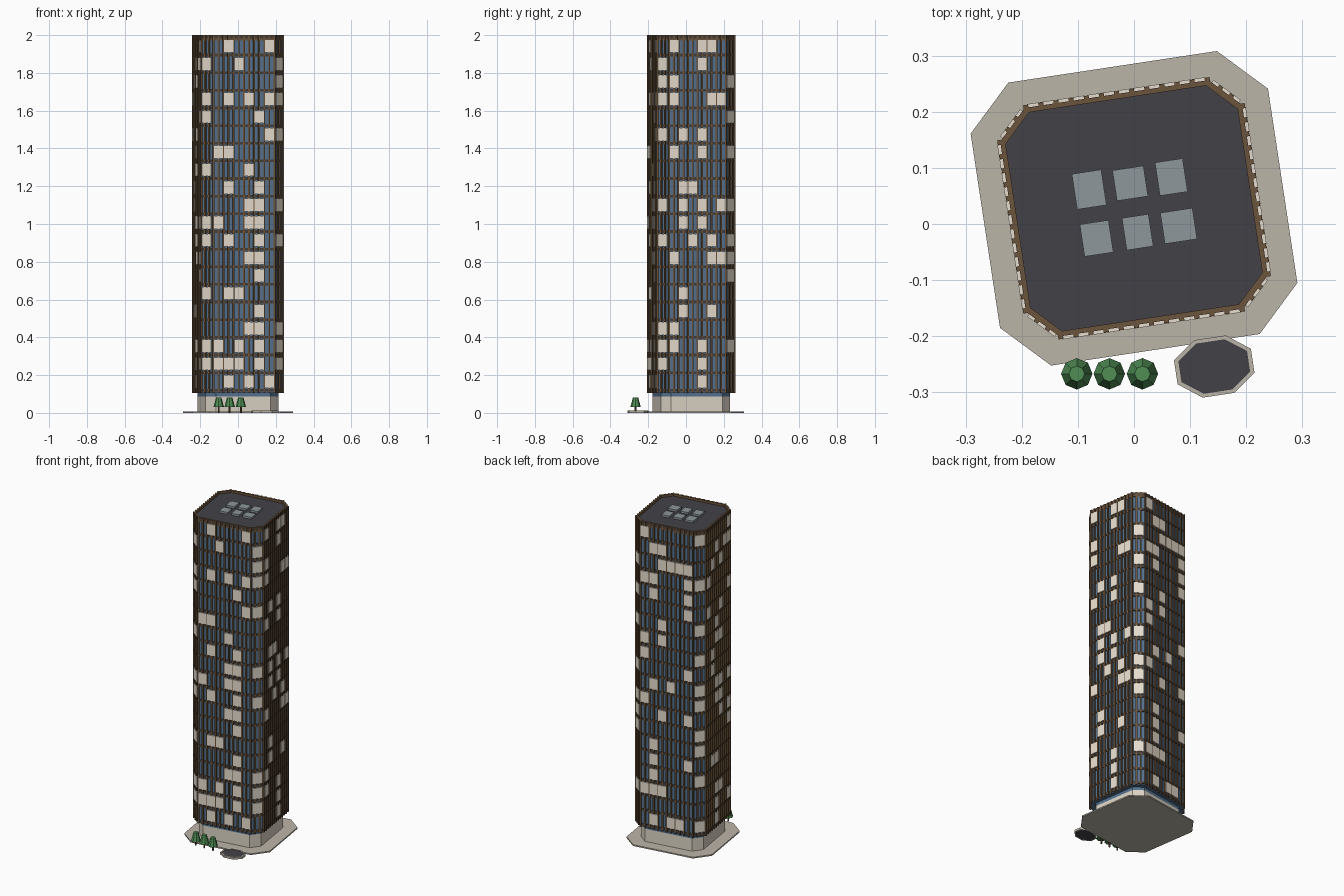
import bpy, bmesh, math, random
from mathutils import Matrix, Vector

if "Cube" in bpy.data.objects:
    bpy.data.objects.remove(bpy.data.objects["Cube"])

random.seed(4)
BASE = Matrix.Translation((0, 0.028, 0)) @ Matrix.Rotation(math.radians(8.6), 4, 'Z')
A, B, C = 0.215, 0.203, 0.0515          # tower half sizes and corner cut
Z0, FLOOR, FLOORS = 0.12, 0.0934, 20


def mat(name, r, g, b):
    m = bpy.data.materials.new(name)
    m.diffuse_color = (r, g, b, 1)
    m.use_nodes = True
    m.node_tree.nodes["Principled BSDF"].inputs["Base Color"].default_value = m.diffuse_color
    return m


GLASS = mat("blue_glass", 0.09, 0.17, 0.28)
BROWN = mat("bronze", 0.15, 0.09, 0.045)
DARK = mat("dark_band", 0.06, 0.045, 0.035)
LIT = mat("lit_pane", 0.80, 0.73, 0.62)
STONE = mat("stone", 0.72, 0.66, 0.56)
PAVE = mat("paving", 0.50, 0.46, 0.39)
ROOF = mat("roof_grey", 0.055, 0.053, 0.062)
UNIT = mat("unit_grey", 0.27, 0.31, 0.33)
LEAF = mat("leaf", 0.08, 0.27, 0.09)
BARK = mat("bark", 0.13, 0.07, 0.035)


def finish(bm, name, m, xf=BASE):
    me = bpy.data.meshes.new(name)
    bmesh.ops.recalc_face_normals(bm, faces=bm.faces)
    bm.transform(xf)
    bm.to_mesh(me)
    bm.free()
    me.materials.append(m)
    ob = bpy.data.objects.new(name, me)
    bpy.context.collection.objects.link(ob)
    return ob


def octagon(a, b, c):
    return [(a, -b + c), (a, b - c), (a - c, b), (-a + c, b),
            (-a, b - c), (-a, -b + c), (-a + c, -b), (a - c, -b)]


def prism(name, pts, z0, z1, m, xf=BASE):
    bm = bmesh.new()
    f = bm.faces.new([bm.verts.new((x, y, z0)) for x, y in pts])
    top = bmesh.ops.extrude_face_region(bm, geom=[f])["geom"]
    bmesh.ops.translate(bm, vec=(0, 0, z1 - z0),
                        verts=[v for v in top if isinstance(v, bmesh.types.BMVert)])
    return finish(bm, name, m, xf)


def ring(name, outer, inner, z0, z1, m, xf=BASE):
    bm = bmesh.new()
    loops = [[bm.verts.new((x, y, z)) for x, y in p]
             for p, z in ((outer, z0), (outer, z1), (inner, z1), (inner, z0))]
    n = len(outer)
    for k in range(4):
        p, q = loops[k], loops[(k + 1) % 4]
        for i in range(n):
            bm.faces.new((p[i], p[(i + 1) % n], q[(i + 1) % n], q[i]))
    return finish(bm, name, m, xf)


def box(bm, frame, centre, size):
    bmesh.ops.create_cube(bm, size=1, matrix=frame @ Matrix.Translation(centre)
                          @ Matrix.Diagonal((*size, 1)))


# plaza, podium and glazed strip
prism("plaza", octagon(0.268, 0.255, 0.08), 0, 0.008, PAVE)
prism("podium", octagon(0.195, 0.185, 0.048), 0.001, 0.086, STONE)
prism("podium_glazing", octagon(0.195, 0.185, 0.048), 0.086, 0.106, GLASS)

# glass shaft, floor bands, parapet and roof
prism("tower_glass", octagon(A, B, C), 0.105, 1.972, GLASS)
shell = octagon(A + 0.003, B + 0.003, C + 0.001)
inner = octagon(A - 0.004, B - 0.004, C - 0.001)
for i in range(FLOORS + 1):
    z = Z0 + i * FLOOR
    ring("floor_band", shell, inner, z - 0.007, z + 0.007, DARK)
ring("parapet", shell, octagon(A - 0.006, B - 0.006, C - 0.002), 1.972, 2.0, BROWN)
prism("roof", octagon(A - 0.005, B - 0.005, C - 0.002), 1.972, 1.986, ROOF)

# lit panes per floor, bottom to top; panel numbers count along each side
FRONT = ["246", "1235", "135", "45", "5", "23", "5", "45", "25", "145",
         "45", "25", "4", "12", "6", "5", "246", "", "3", "26"]
RIGHT = ["4", "4", "14", "1", "25", "2", "", "156", "35", "24",
         "246", "23", "", "14", "24", "", "156", "1", "4", "145"]
CORNER = {1: "00100011101001010100", 3: "10010110110101001001",
          5: "01100100110010011010", 7: "01110000101000101110"}
DEPTH = 0.009

fins, panes = bmesh.new(), bmesh.new()
corners = [Vector((*p, 0)) for p in octagon(A, B, C)]
for s in range(8):                       # right, chamfer, back, chamfer, left...
    p, q = corners[s], corners[(s + 1) % 8]
    d = q - p
    frame = Matrix.Translation(p) @ Matrix.Rotation(math.atan2(d.y, d.x), 4, 'Z')
    length, cols = d.length, 6 if s % 2 == 0 else 1
    bay = length / cols
    # vertical fins, two per bay
    n = cols * 2 if cols > 1 else 3
    for k in range(n + (1 if cols > 1 else 0)):
        if cols == 1 and k == 0:
            continue
        box(fins, frame, (k * length / n, -DEPTH / 2 + 0.001, 1.0525),
            (0.009, DEPTH, 1.895))
    # lit panes
    for f in range(FLOORS):
        for c in range(cols):
            if s == 6:
                on = str(c + 1) in FRONT[f]
            elif s == 0:
                on = str(c + 1) in RIGHT[f]
            elif cols == 1:
                on = CORNER[s][f] == "1"
            else:
                on = random.random() < 0.22
            if on:
                box(panes, frame, ((c + 0.5) * bay, -DEPTH / 2, Z0 + (f + 0.5) * FLOOR),
                    (bay - 0.005 if cols > 1 else 0.06, DEPTH, 0.068))
finish(fins, "facade_fins", BROWN)
finish(panes, "lit_windows", LIT)

# rooftop units, two rows of three
sizes = [(0.052, 0.058), (0.048, 0.058), (0.058, 0.056),
         (0.053, 0.064), (0.056, 0.055), (0.050, 0.060)]
for k, (w, h) in enumerate(sizes):
    bm = bmesh.new()
    box(bm, Matrix(), (0.074 * (k % 3 - 1), -0.043 + 0.088 * (k // 3), 1.991),
        (w, h, 0.014))
    finish(bm, "roof_unit", UNIT)

# small eight-sided pool in front
pool = Matrix.Translation((0.143, -0.254, 0)) @ Matrix.Rotation(math.radians(8.6), 4, 'Z')


def oval(rx, ry):
    return [(rx * math.cos(t), ry * math.sin(t))
            for t in (math.pi / 8 + k * math.pi / 4 for k in range(8))]


ring("pool_rim", oval(0.075, 0.056), oval(0.067, 0.049), 0, 0.013, PAVE, pool)
prism("pool_surface", oval(0.068, 0.050), 0.001, 0.011, ROOF, pool)

# row of three trees
for x in (-0.102, -0.044, 0.015):
    for name, r1, r2, z0, z1, m in (("tree_trunk", 0.005, 0.005, 0, 0.034, BARK),
                                    ("tree_crown", 0.028, 0.014, 0.030, 0.082, LEAF)):
        bm = bmesh.new()
        bmesh.ops.create_cone(bm, cap_ends=True, segments=8, radius1=r1, radius2=r2,
                              depth=z1 - z0)
        finish(bm, name, m, Matrix.Translation((x, -0.267, (z0 + z1) / 2)))
